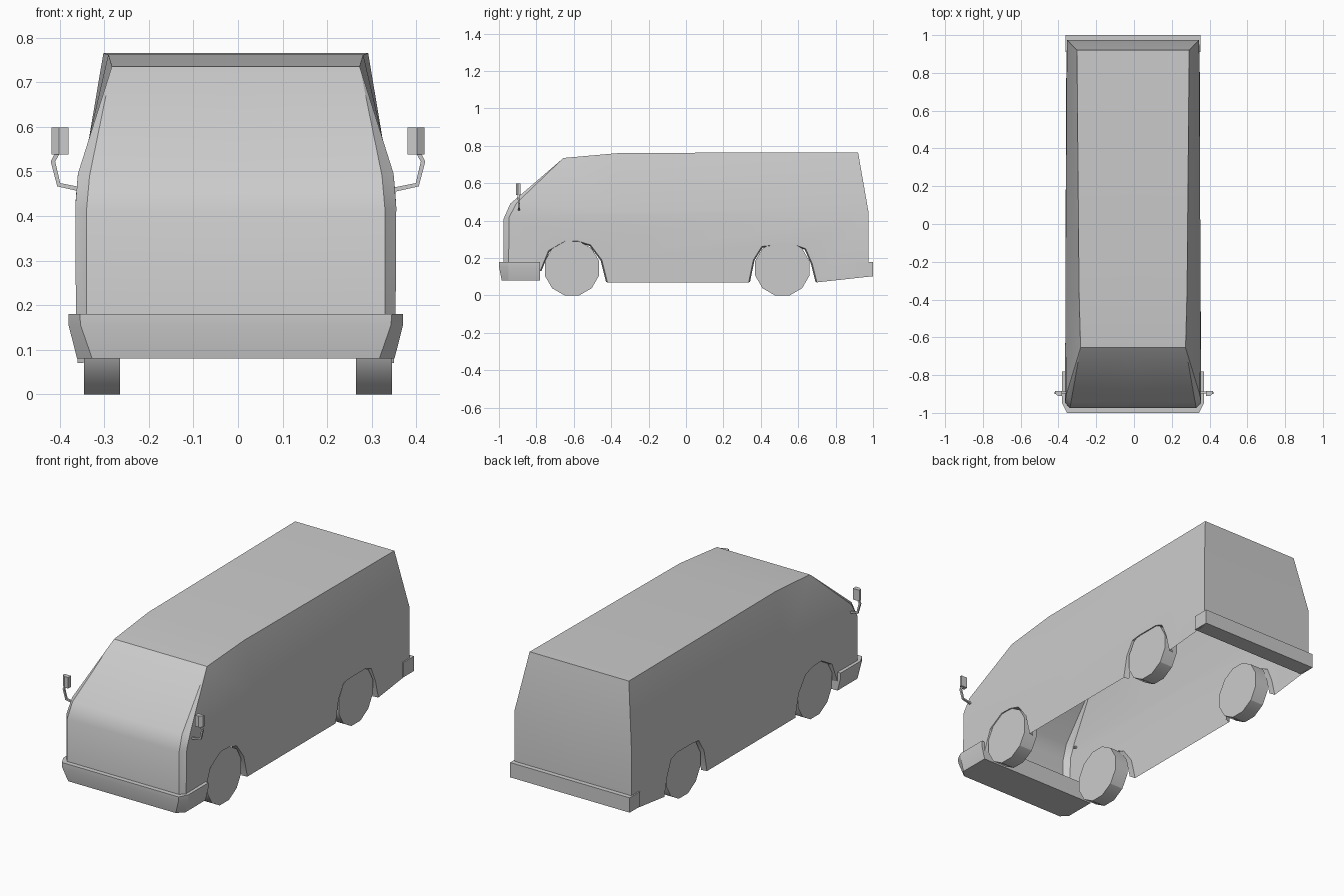
import bpy, bmesh, math
from mathutils import Vector

if "Cube" in bpy.data.objects:
    bpy.data.objects.remove(bpy.data.objects["Cube"])


def finish(name, bm, x=0.0, angle=30, mirror=False):
    bmesh.ops.recalc_face_normals(bm, faces=bm.faces)
    me = bpy.data.meshes.new(name)
    bm.to_mesh(me)
    bm.free()
    ob = bpy.data.objects.new(name, me)
    bpy.context.collection.objects.link(ob)
    ob.location.x = x
    if mirror:
        mod = ob.modifiers.new("mirror", 'MIRROR')
        mod.merge_threshold = 0.001
    bpy.ops.object.select_all(action='DESELECT')
    ob.select_set(True)
    bpy.context.view_layer.objects.active = ob
    bpy.ops.object.shade_smooth_by_angle(angle=math.radians(angle))
    return ob


def prism(name, loop_a, loop_b, x=0.0):
    """Closed solid between two matching point loops."""
    bm = bmesh.new()
    a = [bm.verts.new(p) for p in loop_a]
    b = [bm.verts.new(p) for p in loop_b]
    n = len(a)
    bm.faces.new(a)
    bm.faces.new(b[::-1])
    for i in range(n):
        j = (i + 1) % n
        bm.faces.new((a[i], b[i], b[j], a[j]))
    return finish(name, bm, x)


# body shell: one half, open underneath, mirrored
bm = bmesh.new()
V = lambda x, y, z: bm.verts.new((x, y, z))
strip = [(.335, -.975, .10), (.335, -.975, .41), (.328, -.94, .49), (.278, -.655, .735),
         (.286, -.35, .762), (.297, .92, .765), (.350, .975, .45), (.350, .975, .10)]
edge = [V(*p) for p in strip]
mid = [V(0, y, z) for x, y, z in strip]
for i in range(len(strip) - 1):
    bm.faces.new((edge[i], edge[i + 1], mid[i + 1], mid[i]))
F0, F1, F2, F3, R1, R2, B1, B0 = edge

# rounded front corner
S0, S1, S2 = V(.358, -.95, .10), V(.360, -.945, .42), V(.354, -.905, .495)
M = V(.358, -.35, .45)
for f in ((F0, F1, S1, S0), (F1, F2, S2, S1), (F2, F3, S2),
          (S1, S2, M), (S2, F3, M), (F3, R1, M), (R1, R2, B1, M)):
    bm.faces.new(f)

# lower side panel with wheel arches and their inner lips
rear = [(.70, .07), (.675, .17), (.64, .25), (.59, .268), (.46, .268), (.405, .262),
        (.36, .19), (.335, .07)]
front = [(-.42, .07), (-.45, .19), (-.51, .27), (-.575, .29), (-.645, .292),
         (-.735, .24), (-.78, .13)]
arches = [[V(.355, y, z) for y, z in pts] for pts in (rear, front)]
bm.faces.new([S0, S1, M, B1, B0] + arches[0] + arches[1] + [V(.355, -.78, .10)])
for arch, cy in zip(arches, (.515, -.61)):
    c = Vector((0, cy, .12))
    lip = []
    for v in arch:
        p = c + (v.co - c) * .96
        lip.append(V(.325, p.y, p.z))
    for i in range(len(arch) - 1):
        bm.faces.new((arch[i], arch[i + 1], lip[i + 1], lip[i]))
finish("body_shell", bm, -.005, 30, True)


# front bumper, wrapping the corners and narrowing downwards
def outline(half, nose, z, front_y):
    return [(-half, -.78, z), (-half, -.95, z), (-nose, front_y, z),
            (nose, front_y, z), (half, -.95, z), (half, -.78, z)]


def loft(name, loops, x):
    bm = bmesh.new()
    rings = [[bm.verts.new(p) for p in loop] for loop in loops]
    bm.faces.new(rings[0])
    bm.faces.new(rings[-1])
    n = len(rings[0])
    for a, b in zip(rings, rings[1:]):
        for i in range(n):
            j = (i + 1) % n
            bm.faces.new((a[i], a[j], b[j], b[i]))
    return finish(name, bm, x, 20)


loft("front_bumper", [outline(.356, .322, .08, -.985), outline(.375, .348, .155, -1.0),
                      outline(.375, .350, .18, -1.0)], -.005)

# rear bumper
plan = [(-.358, .91), (.358, .91), (.358, 1.0), (-.358, 1.0)]
prism("rear_bumper", [(x, y, .10) for x, y in plan], [(x, y, .18) for x, y in plan], -.005)

# wheels: twelve-sided, resting on a flat
r = .145 / math.cos(math.pi / 12)
ring = [(r * math.cos(math.radians(15 + 30 * k)), r * math.sin(math.radians(15 + 30 * k)))
        for k in range(12)]
for label, cy in (("front", -.61), ("rear", .515)):
    for side, s in (("left", -1), ("right", 1)):
        prism(f"{label}_{side}_wheel", [(s * .265, cy + y, .145 + z) for y, z in ring],
              [(s * .345, cy + y, .145 + z) for y, z in ring])

# wing mirrors: bent square stalk and flat housing
for side, s in (("left", -1), ("right", 1)):
    path = [(.345, -.893, .458), (.402, -.893, .470), (.415, -.895, .522), (.403, -.897, .545)]
    w = .005
    loops = []
    for i, (x, y, z) in enumerate(path):
        a, b = path[max(i - 1, 0)], path[min(i + 1, 3)]
        d = Vector((b[0] - a[0], 0, b[2] - a[2])).normalized()
        nx, nz = -d.z * w, d.x * w
        loops.append([(s * (x + nx), y - w, z + nz), (s * (x + nx), y + w, z + nz),
                      (s * (x - nx), y + w, z - nz), (s * (x - nx), y - w, z - nz)])
    loft(f"{side}_mirror_stalk", loops, 0)
    face = [(.380, -.885), (.418, -.885), (.418, -.898), (.402, -.910), (.380, -.910)]
    prism(f"{side}_mirror_housing", [(s * x, y, .538) for x, y in face],
          [(s * x, y, .598) for x, y in face])
